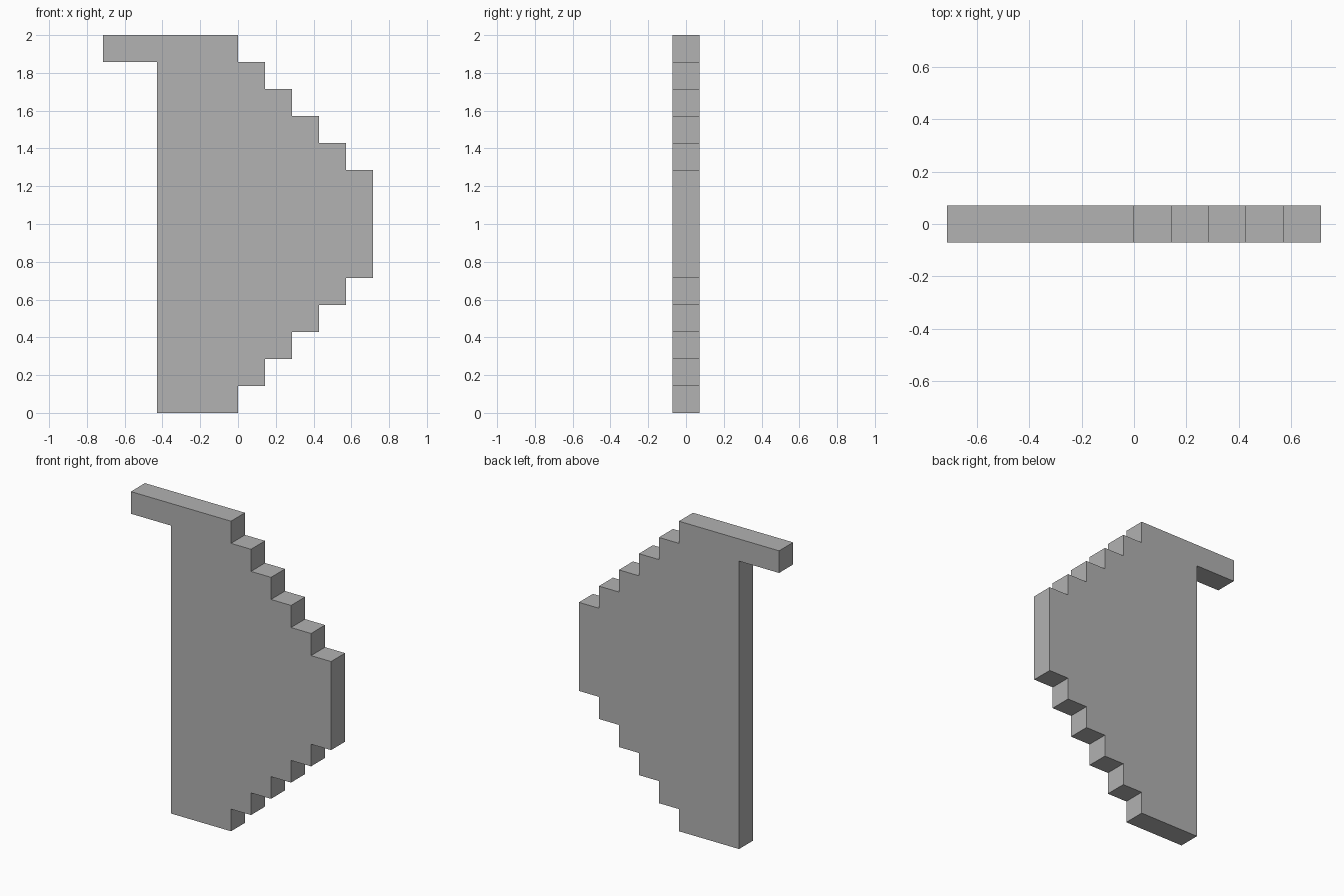
import bpy
import bmesh

cube = bpy.data.objects.get("Cube")
if cube:
    bpy.data.objects.remove(cube, do_unlink=True)

UNIT = 2 / 14      # one step of the stair outline
ROWS = 14          # panel height in steps
STEPS = 5          # stairs at the top and at the bottom

# Plain grey material
grey = bpy.data.materials.new("plain grey")
grey.use_nodes = True
colour = (0.445, 0.445, 0.445, 1)
grey.diffuse_color = colour
grey.node_tree.nodes["Principled BSDF"].inputs["Base Color"].default_value = colour

# Lower stairs climb outwards, and the upper stairs mirror them
lower = []
for k in range(STEPS):
    lower += [(k, k), (k, k + 1)]
lower.append((STEPS, STEPS))
upper = [(x, ROWS - z) for x, z in reversed(lower)]

# Straight edge of the panel with the arm at the top
arm = [(-5, ROWS), (-5, ROWS - 1), (-3, ROWS - 1), (-3, 0)]

# Extrude the outline into a flat panel
bm = bmesh.new()
verts = [bm.verts.new((x * UNIT, -UNIT / 2, z * UNIT)) for x, z in lower + upper + arm]
face = bm.faces.new(verts)
result = bmesh.ops.extrude_face_region(bm, geom=[face], use_keep_orig=True)
back = [g for g in result["geom"] if isinstance(g, bmesh.types.BMVert)]
bmesh.ops.translate(bm, verts=back, vec=(0, UNIT, 0))
bmesh.ops.recalc_face_normals(bm, faces=bm.faces)

mesh = bpy.data.meshes.new("stepped_panel")
bm.to_mesh(mesh)
bm.free()
mesh.materials.append(grey)
panel = bpy.data.objects.new("stepped_panel", mesh)
bpy.context.collection.objects.link(panel)
